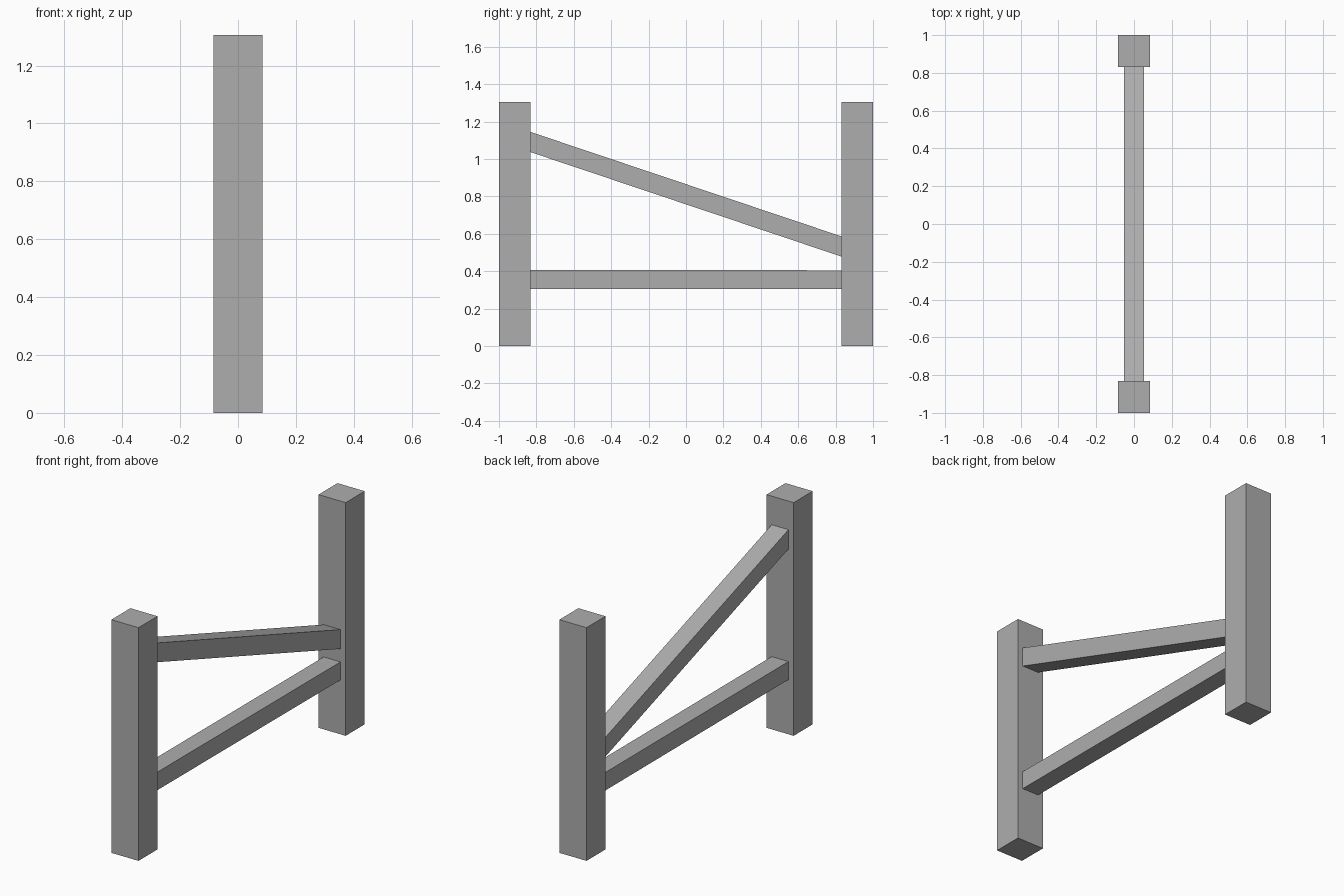
import bpy

if "Cube" in bpy.data.objects:
    bpy.data.objects.remove(bpy.data.objects["Cube"])

POST = 0.168          # square post width
HEIGHT = 1.305
INNER = 1 - POST      # inner face of each post
RAIL = 0.052          # half width of the rails

# Dark grey finish shared by all parts
grey = bpy.data.materials.new("dark_grey")
grey.diffuse_color = (0.42, 0.42, 0.42, 1)
grey.use_nodes = True
grey.node_tree.nodes["Principled BSDF"].inputs["Base Color"].default_value = grey.diffuse_color


def prism(name, half_x, outline):
    """Extrude a (y, z) outline symmetrically along x."""
    n = len(outline)
    verts = [(x, y, z) for x in (-half_x, half_x) for y, z in outline]
    faces = [tuple(reversed(range(n))), tuple(range(n, 2 * n))]
    faces += [(i, (i + 1) % n, n + (i + 1) % n, n + i) for i in range(n)]
    mesh = bpy.data.meshes.new(name)
    mesh.from_pydata(verts, [], faces)
    mesh.materials.append(grey)
    obj = bpy.data.objects.new(name, mesh)
    bpy.context.collection.objects.link(obj)
    return obj


def rail(name, z_front, z_back, depth):
    """Rail between the posts with plumb-cut ends; z values are its underside."""
    prism(name, RAIL, [(-INNER, z_front), (INNER, z_back),
                       (INNER, z_back + depth), (-INNER, z_front + depth)])


# Upright posts
for name, y in (("front_post", -1), ("back_post", INNER)):
    prism(name, POST / 2, [(y, 0), (y + POST, 0), (y + POST, HEIGHT), (y, HEIGHT)])

# Nearly level lower rail and sloping upper rail
rail("lower_rail", 0.306, 0.304, 0.101)
rail("sloping_rail", 1.037, 0.478, 0.108)
